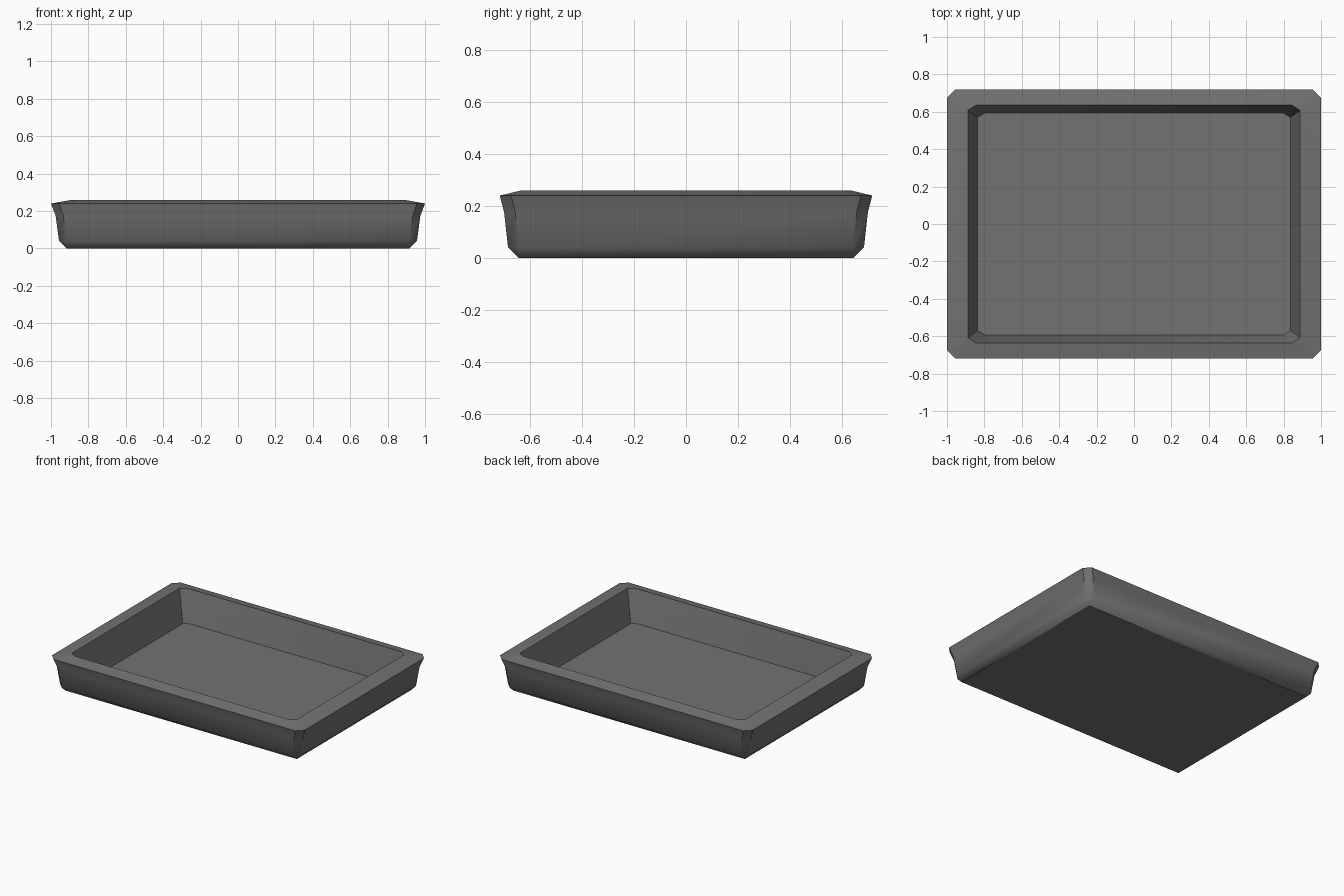
import bpy, bmesh, math

if "Cube" in bpy.data.objects:
    bpy.data.objects.remove(bpy.data.objects["Cube"])

grey = bpy.data.materials.new("dark grey")
grey.diffuse_color = (0.17, 0.17, 0.17, 1)
grey.use_nodes = True
grey.node_tree.nodes["Principled BSDF"].inputs["Base Color"].default_value = grey.diffuse_color

# Tray cross-section from underside, up the outside, over the rim, down to the floor:
# half width x, half depth y, height z, corner chamfer in x and y
rings = [
    (0.917, 0.645, 0.00, 0.0, 0.0),
    (0.957, 0.686, 0.04, 0.04, 0.042),
    (0.975, 0.701, 0.175, 0.041, 0.043),
    (1.00, 0.718, 0.24, 0.043, 0.044),
    (0.888, 0.635, 0.26, 0.042, 0.028),
    (0.836, 0.594, 0.035, 0.038, 0.024),
]


def ring_points(hx, hy, z, cx, cy):
    if cx == 0:
        return [(sx * hx, sy * hy, z) for sx, sy in
                ((1, -1), (1, 1), (-1, 1), (-1, -1))]
    return [(hx, -hy + cy, z), (hx, hy - cy, z), (hx - cx, hy, z), (-hx + cx, hy, z),
            (-hx, hy - cy, z), (-hx, -hy + cy, z), (-hx + cx, -hy, z), (hx - cx, -hy, z)]


bm = bmesh.new()
loops = [[bm.verts.new(p) for p in ring_points(*r)] for r in rings]

# Underside: the sharp bottom corners fan into the chamfered ring above
base, low = loops[0], loops[1]
bm.faces.new(base[::-1])
for k in range(4):
    a, b = base[k], base[(k + 1) % 4]
    bm.faces.new((a, b, low[2 * k + 1], low[2 * k]))
    bm.faces.new((b, low[(2 * k + 2) % 8], low[2 * k + 1]))

# Walls and rim
for lo, hi in zip(loops[1:], loops[2:]):
    for i in range(8):
        j = (i + 1) % 8
        bm.faces.new((lo[i], lo[j], hi[j], hi[i]))

# Inner floor
bm.faces.new(loops[-1])
bmesh.ops.recalc_face_normals(bm, faces=bm.faces[:])

mesh = bpy.data.meshes.new("tray")
bm.to_mesh(mesh)
bm.free()
mesh.materials.append(grey)
tray = bpy.data.objects.new("tray", mesh)
bpy.context.collection.objects.link(tray)
bpy.context.view_layer.objects.active = tray
tray.select_set(True)
bpy.ops.object.shade_smooth_by_angle(angle=math.radians(40))
